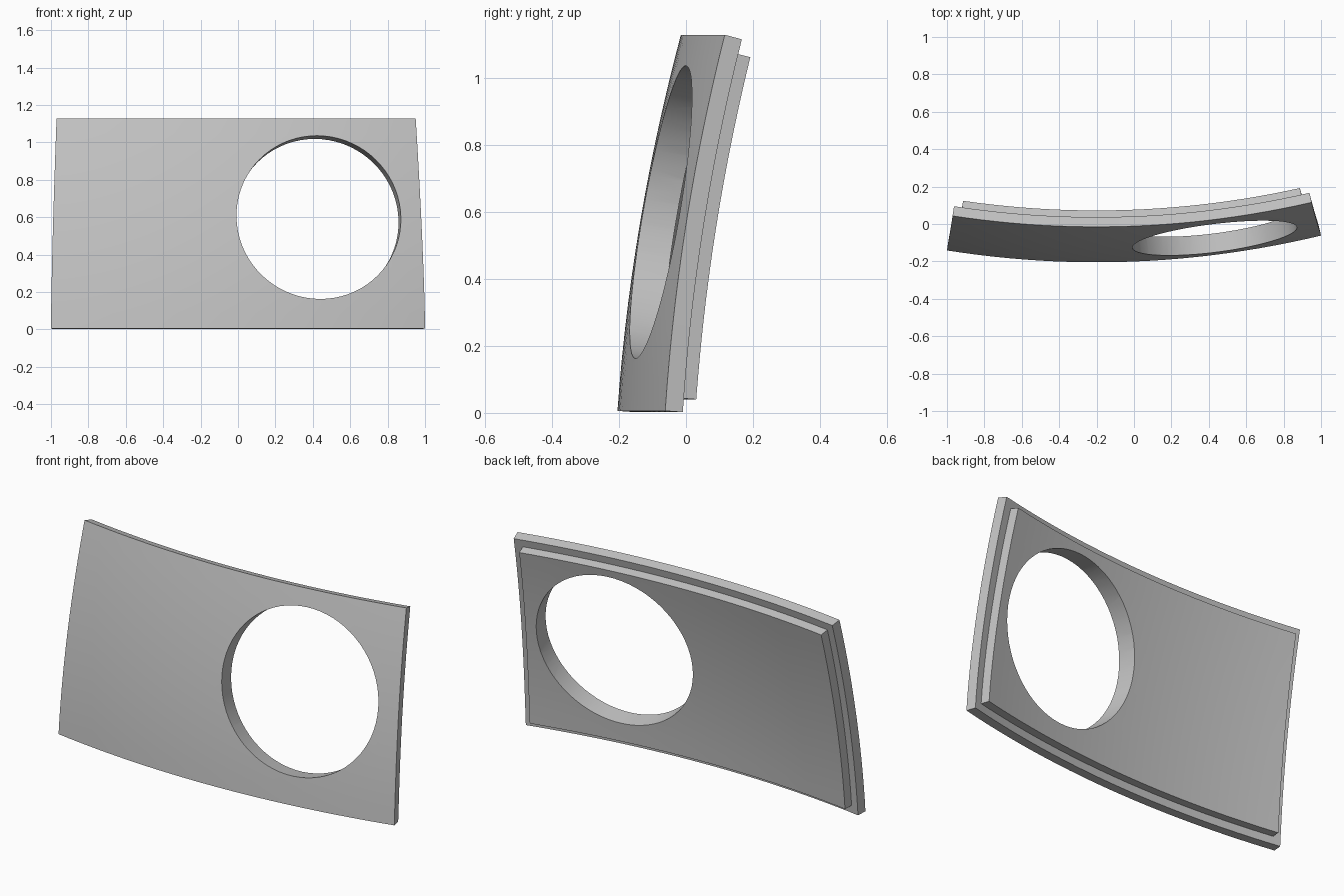
import bpy, bmesh
from mathutils import Vector

cube = bpy.data.objects.get("Cube")
if cube:
    bpy.data.objects.remove(cube, do_unlink=True)

NX, NZ = 24, 14            # grid divisions across and up
STEP, BACK = 0.054, 0.102  # depth of the rebate and of the whole panel
INSET = 0.042              # width of the rebate

grey = bpy.data.materials.new("plain_grey")
grey.use_nodes = True
grey.diffuse_color = (0.55, 0.55, 0.55, 1)
grey.node_tree.nodes["Principled BSDF"].inputs["Base Color"].default_value = (0.55, 0.55, 0.55, 1)


def front_y(x, z):
    """Doubly curved, backward leaning front surface."""
    return -0.205 + 0.099 * (x + 0.2) ** 2 + 0.07 * z + 0.087 * z * z


def normal(x, z):
    """Surface direction pointing to the back."""
    return Vector((-0.198 * (x + 0.2), 1, -0.07 - 0.174 * z)).normalized()


def point(i, j, inset, depth):
    """Point of the tapered outline, shrunk by inset and moved back by depth."""
    u, v = i / NX, j / NZ
    z = 0.006 + inset + v * (1.122 - 2 * inset)
    left = -1 + 0.03 * v ** 1.4 + inset
    right = 1 - 0.05 * v ** 1.4 - inset
    x = left + (right - left) * u
    return Vector((x, front_y(x, z), z)) + normal(x, z) * depth


# Panel: curved front and back grids joined by a stepped rim
bm = bmesh.new()
edge = ([(i, 0) for i in range(NX)] + [(NX, j) for j in range(NZ)]
        + [(i, NZ) for i in range(NX, 0, -1)] + [(0, j) for j in range(NZ, 0, -1)])


def grid(inset, depth):
    verts = {(i, j): bm.verts.new(point(i, j, inset, depth))
             for i in range(NX + 1) for j in range(NZ + 1)}
    for i in range(NX):
        for j in range(NZ):
            bm.faces.new([verts[i, j], verts[i + 1, j], verts[i + 1, j + 1], verts[i, j + 1]])
    return [verts[k] for k in edge]


def loop(inset, depth):
    return [bm.verts.new(point(i, j, inset, depth)) for i, j in edge]


rims = [grid(0, 0), loop(0, STEP), loop(INSET, STEP), grid(INSET, BACK)]
for a, b in zip(rims, rims[1:]):
    for k in range(len(edge)):
        n = (k + 1) % len(edge)
        bm.faces.new([a[k], a[n], b[n], b[k]])
bmesh.ops.recalc_face_normals(bm, faces=bm.faces)
mesh = bpy.data.meshes.new("curved_panel")
bm.to_mesh(mesh)
bm.free()
mesh.materials.append(grey)
panel = bpy.data.objects.new("curved_panel", mesh)
bpy.context.collection.objects.link(panel)

# Round opening, cut square to the surface
cx, cz = 0.43, 0.597
axis = normal(cx, cz)
bpy.ops.mesh.primitive_cylinder_add(vertices=72, radius=0.443, depth=0.8,
                                    location=(cx, front_y(cx, cz) + 0.03, cz))
cutter = bpy.context.object
cutter.name = "opening_cutter"
cutter.hide_render = True
cutter.rotation_euler = axis.to_track_quat('Z', 'Y').to_euler()
cutter.data.materials.append(grey)

bpy.ops.object.select_all(action='DESELECT')
panel.select_set(True)
bpy.context.view_layer.objects.active = panel
cut = panel.modifiers.new("opening", 'BOOLEAN')
cut.operation = 'DIFFERENCE'
cut.solver = 'EXACT'
cut.object = cutter
bpy.ops.object.modifier_apply(modifier=cut.name)
bpy.data.objects.remove(cutter, do_unlink=True)
bpy.ops.object.shade_smooth_by_angle(angle=0.5)
